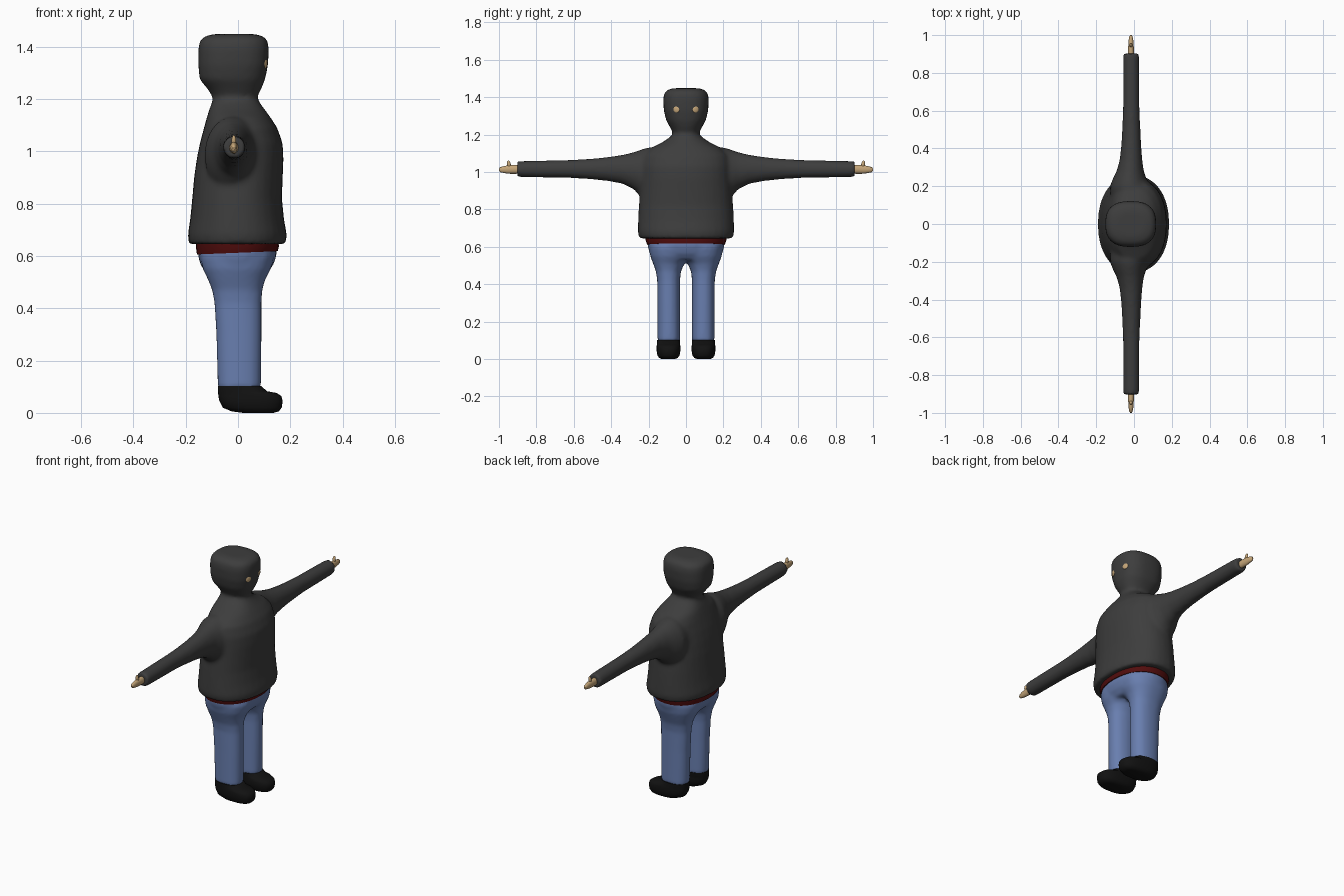
import bpy, bmesh, math
from mathutils import Matrix, Vector


def material(name, rgb):
    m = bpy.data.materials.new(name)
    m.diffuse_color = (*rgb, 1)
    return m


GREY = material("charcoal_knit", (0.047, 0.047, 0.047))
RED = material("dark_red", (0.085, 0.004, 0.004))
BLUE = material("denim_blue", (0.14, 0.21, 0.43))
BLACK = material("black", (0.006, 0.006, 0.006))
SKIN = material("tan_skin", (0.56, 0.38, 0.19))


def loft(bm, rings, along_y=False, side=1, sides=32):
    """Rings are (height, x0, x1, v0, v1, exponent); v is y, or z when along_y."""
    loops = []
    for h, x0, x1, v0, v1, e in rings:
        loop = []
        for i in range(sides):
            a = 2 * math.pi * i / sides
            c, s = math.cos(a), math.sin(a)
            x = (x0 + x1) / 2 + (x1 - x0) / 2 * math.copysign(abs(c) ** (2 / e), c)
            v = (v0 + v1) / 2 + (v1 - v0) / 2 * math.copysign(abs(s) ** (2 / e), s)
            loop.append(bm.verts.new((x, side * h, v) if along_y else (x, side * v, h)))
        loops.append(loop)
    faces = [bm.faces.new((p[i], p[(i + 1) % sides], q[(i + 1) % sides], q[i]))
             for p, q in zip(loops, loops[1:]) for i in range(sides)]
    faces += [bm.faces.new(loops[0]), bm.faces.new(loops[-1])]
    bmesh.ops.recalc_face_normals(bm, faces=faces)


def blob(bm, centre, radii, rot=Matrix()):
    """Ellipsoid."""
    bmesh.ops.create_uvsphere(bm, u_segments=16, v_segments=10, radius=1,
                              matrix=Matrix.Translation(centre) @ rot @ Matrix.Diagonal((*radii, 1)))


def finish(bm, name, mat, blend=0):
    """Make the object; blend > 0 melts overlapping lofts into one skin."""
    me = bpy.data.meshes.new(name)
    bm.to_mesh(me)
    bm.free()
    ob = bpy.data.objects.new(name, me)
    bpy.context.collection.objects.link(ob)
    me.materials.append(mat)
    if blend:
        r = ob.modifiers.new("melt", 'REMESH')
        r.mode, r.voxel_size, r.use_smooth_shade = 'VOXEL', 0.011, True
        s = ob.modifiers.new("soften", 'SMOOTH')
        s.factor, s.iterations = 0.5, blend
    bpy.ops.object.select_all(action='DESELECT')
    ob.select_set(True)
    bpy.context.view_layer.objects.active = ob
    bpy.ops.object.shade_smooth_by_angle(angle=math.radians(50))
    return ob


# Sweater: body, neck and hooded head as one profile, plus both sleeves
bm = bmesh.new()
body = [  # z, back, front, half width, exponent
    (0.645, -0.188, 0.183, 0.250, 2.2), (0.68, -0.192, 0.187, 0.258, 2.2),
    (0.74, -0.183, 0.176, 0.256, 2.2), (0.82, -0.175, 0.168, 0.252, 2.2),
    (0.90, -0.168, 0.171, 0.246, 2.2), (0.97, -0.158, 0.174, 0.240, 2.2),
    (1.03, -0.146, 0.171, 0.236, 2.2), (1.09, -0.130, 0.150, 0.225, 2.2),
    (1.13, -0.119, 0.124, 0.185, 2.2), (1.16, -0.110, 0.102, 0.125, 2.2),
    (1.19, -0.098, 0.080, 0.080, 2.2), (1.21, -0.098, 0.074, 0.070, 2.2),
    (1.24, -0.118, 0.090, 0.086, 2.3), (1.275, -0.147, 0.104, 0.106, 2.5),
    (1.33, -0.152, 0.115, 0.119, 2.6), (1.39, -0.152, 0.118, 0.122, 2.6),
    (1.42, -0.147, 0.114, 0.117, 2.6), (1.438, -0.130, 0.100, 0.102, 2.6),
    (1.448, -0.095, 0.065, 0.070, 2.5)]
loft(bm, [(z, b, f, -w, w, e) for z, b, f, w, e in body])
sleeve = [
    (0.10, -0.120, 0.085, 0.84, 1.130, 2), (0.20, -0.128, 0.085, 0.84, 1.132, 2),
    (0.24, -0.112, 0.066, 0.865, 1.120, 2), (0.28, -0.092, 0.052, 0.908, 1.106, 2),
    (0.34, -0.076, 0.044, 0.937, 1.092, 2), (0.42, -0.067, 0.038, 0.952, 1.080, 2),
    (0.52, -0.062, 0.033, 0.962, 1.070, 2), (0.62, -0.058, 0.029, 0.968, 1.065, 2),
    (0.902, -0.057, 0.028, 0.972, 1.058, 2)]
for s in (-1, 1):
    loft(bm, sleeve, True, s)
finish(bm, "sweater", GREY, 7)

# Shirt hem showing under the sweater, dipping at the back
bm = bmesh.new()
loft(bm, [(0.612, -0.157, 0.152, -0.208, 0.208, 2.2), (0.635, -0.161, 0.156, -0.216, 0.216, 2.2),
          (0.67, -0.160, 0.155, -0.218, 0.218, 2.2)])
for v in bm.verts:
    if v.co.z < 0.62:
        v.co.z += 0.04 * v.co.x
finish(bm, "shirt_hem", RED)

# Jeans: hips and two legs
bm = bmesh.new()
loft(bm, [(0.53, -0.118, 0.108, -0.170, 0.170, 2.3), (0.565, -0.143, 0.135, -0.194, 0.194, 2.3),
          (0.60, -0.153, 0.147, -0.205, 0.205, 2.2), (0.635, -0.154, 0.149, -0.205, 0.205, 2.2)])
leg = [
    (0.09, -0.077, 0.088, 0.032, 0.152, 2.3), (0.30, -0.083, 0.090, 0.032, 0.153, 2.3),
    (0.42, -0.090, 0.090, 0.032, 0.154, 2.3), (0.47, -0.099, 0.093, 0.027, 0.161, 2.3),
    (0.51, -0.115, 0.104, 0.008, 0.176, 2.3), (0.55, -0.135, 0.126, -0.03, 0.191, 2.3),
    (0.60, -0.145, 0.140, -0.05, 0.200, 2.2)]
for s in (-1, 1):
    loft(bm, leg, False, s)
finish(bm, "jeans", BLUE, 5)

# Shoes
shoe = [
    (0.0, 0.02, 0.135, 0.060, 0.130, 2.5), (0.006, -0.025, 0.156, 0.044, 0.144, 2.6),
    (0.020, -0.058, 0.167, 0.034, 0.153, 2.6), (0.045, -0.071, 0.171, 0.030, 0.157, 2.6),
    (0.064, -0.075, 0.166, 0.030, 0.157, 2.6), (0.076, -0.076, 0.148, 0.031, 0.156, 2.5),
    (0.083, -0.077, 0.110, 0.031, 0.155, 2.4), (0.103, -0.077, 0.089, 0.031, 0.154, 2.3)]
for s, label in ((-1, "right"), (1, "left")):
    bm = bmesh.new()
    loft(bm, shoe, False, s)
    finish(bm, label + "_shoe", BLACK)

    # Hand: palm, fingers and raised thumb
    bm = bmesh.new()
    loft(bm, [(0.88, -0.034, 0.003, 0.992, 1.034, 2), (0.92, -0.032, 0.000, 0.990, 1.038, 2),
              (0.95, -0.030, -0.002, 0.991, 1.036, 2), (0.975, -0.028, -0.004, 0.995, 1.031, 2),
              (0.993, -0.025, -0.008, 0.999, 1.026, 2), (1.0, -0.020, -0.012, 1.006, 1.018, 2)],
         True, s, 16)
    blob(bm, Vector((-0.016, s * 0.946, 1.038)), (0.009, 0.010, 0.024),
         Matrix.Rotation(s * -0.2, 4, 'X'))
    finish(bm, label + "_hand", SKIN)

    # Eye opening in the mask
    bm = bmesh.new()
    blob(bm, Vector((0.105, s * 0.051, 1.336)), (0.006, 0.018, 0.019),
         Matrix.Rotation(s * 0.3, 4, 'Z'))
    finish(bm, label + "_eye", SKIN)
